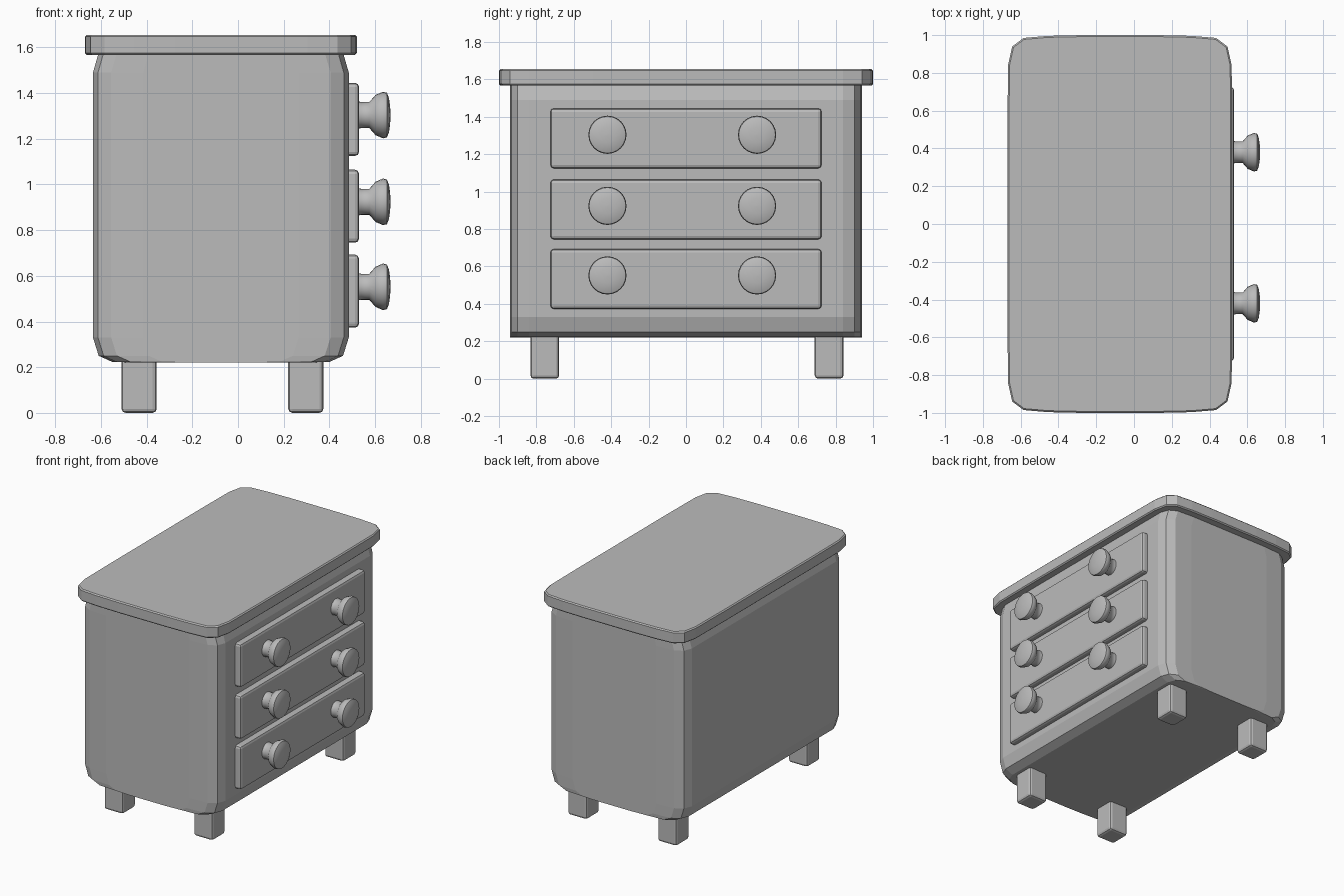
import bpy, bmesh, math
from mathutils import Matrix

cube = bpy.data.objects.get("Cube")
if cube:
    bpy.data.objects.remove(cube, do_unlink=True)

grey = bpy.data.materials.new("plain grey")
grey.use_nodes = True
colour = (0.5, 0.5, 0.5, 1)
grey.diffuse_color = colour
grey.node_tree.nodes["Principled BSDF"].inputs["Base Color"].default_value = colour

CX = -0.075  # middle of the cabinet in x


def finish(bm, name, bevel=0, segments=2, smooth=None):
    bmesh.ops.recalc_face_normals(bm, faces=bm.faces)
    mesh = bpy.data.meshes.new(name)
    bm.to_mesh(mesh)
    bm.free()
    mesh.materials.append(grey)
    ob = bpy.data.objects.new(name, mesh)
    bpy.context.collection.objects.link(ob)
    if bevel:
        mod = ob.modifiers.new("Bevel", "BEVEL")
        mod.width, mod.segments = bevel, segments
        mod.limit_method, mod.angle_limit = "ANGLE", math.radians(50)
    if smooth:
        bpy.ops.object.select_all(action="DESELECT")
        ob.select_set(True)
        bpy.context.view_layer.objects.active = ob
        bpy.ops.object.shade_smooth_by_angle(angle=math.radians(smooth))
    return ob


def loft(bm, rings):
    """Skin equal closed rings and cap both ends."""
    rings = [[bm.verts.new(p) for p in ring] for ring in rings]
    for a, b in zip(rings, rings[1:]):
        for i in range(len(a)):
            j = (i + 1) % len(a)
            bm.faces.new((a[i], a[j], b[j], b[i]))
    bm.faces.new(rings[0])
    bm.faces.new(rings[-1])


def box(name, x, y, z, bevel):
    bm = bmesh.new()
    bmesh.ops.create_cube(bm, size=1)
    for v in bm.verts:
        v.co = [(r[0] + r[1]) / 2 + c * (r[1] - r[0]) for r, c in zip((x, y, z), v.co)]
    return finish(bm, name, bevel)


# Cabinet body: rounded side profile, drawn in at both ends
half = [(0.35, 0.22), (0.475, 0.223), (0.535, 0.25), (0.56, 0.33),
        (0.56, 1.49), (0.537, 1.57), (0.475, 1.61)]
ends = [(0.84, 0), (0.90, 0.022), (0.932, 0.08), (0.94, 0.22)]
stations = [(-y, d) for y, d in reversed(ends)] + ends
rings = []
for y, inset in stations:
    right = [(CX + x - inset, y, z) for x, z in half]
    left = [(CX - x + inset, y, z) for x, z in reversed(half)]
    rings.append(right + left)
bm = bmesh.new()
loft(bm, rings)
finish(bm, "cabinet_body")

# Overhanging top board with softened corners
corner = [(0.595, 0.5), (0.592, 0.84), (0.57, 0.94), (0.51, 0.985), (0.38, 0.996), (0.2, 1.0)]
quarter = corner + [(-x, y) for x, y in reversed(corner)]
outline = quarter + [(-x, -y) for x, y in quarter]
bm = bmesh.new()
loft(bm, [[(CX + x, y, z) for x, y in outline] for z in (1.567, 1.655)])
finish(bm, "top_board", 0.008, 1)

# Drawers, each with two turned knobs
knob_profile = [(0.515, 0.062), (0.54, 0.057), (0.575, 0.057), (0.602, 0.088),
                (0.635, 0.102), (0.652, 0.098), (0.661, 0.075), (0.666, 0.04), (0.668, 0.004)]
SIDES = 24
for level, mid in zip(("bottom", "middle", "top"), (0.533, 0.905, 1.285)):
    box(level + "_drawer", (0.44, 0.53), (-0.725, 0.725), (mid - 0.16, mid + 0.16), 0.018)
    for side, y in (("right", -0.42), ("left", 0.38)):
        bm = bmesh.new()
        loft(bm, [[(x, r * math.cos(i * math.tau / SIDES), r * math.sin(i * math.tau / SIDES))
                   for i in range(SIDES)] for x, r in knob_profile])
        bmesh.ops.transform(bm, matrix=Matrix.Translation((0, y, mid + 0.019)), verts=bm.verts)
        finish(bm, f"{level}_{side}_knob", smooth=50)

# Four short legs
for side, x in (("left", 0.297), ("right", -0.433)):
    for end, y in (("front", -0.755), ("back", 0.765)):
        box(f"{end}_{side}_leg", (x - 0.077, x + 0.077), (y - 0.077, y + 0.077), (0, 0.26), 0.018)
